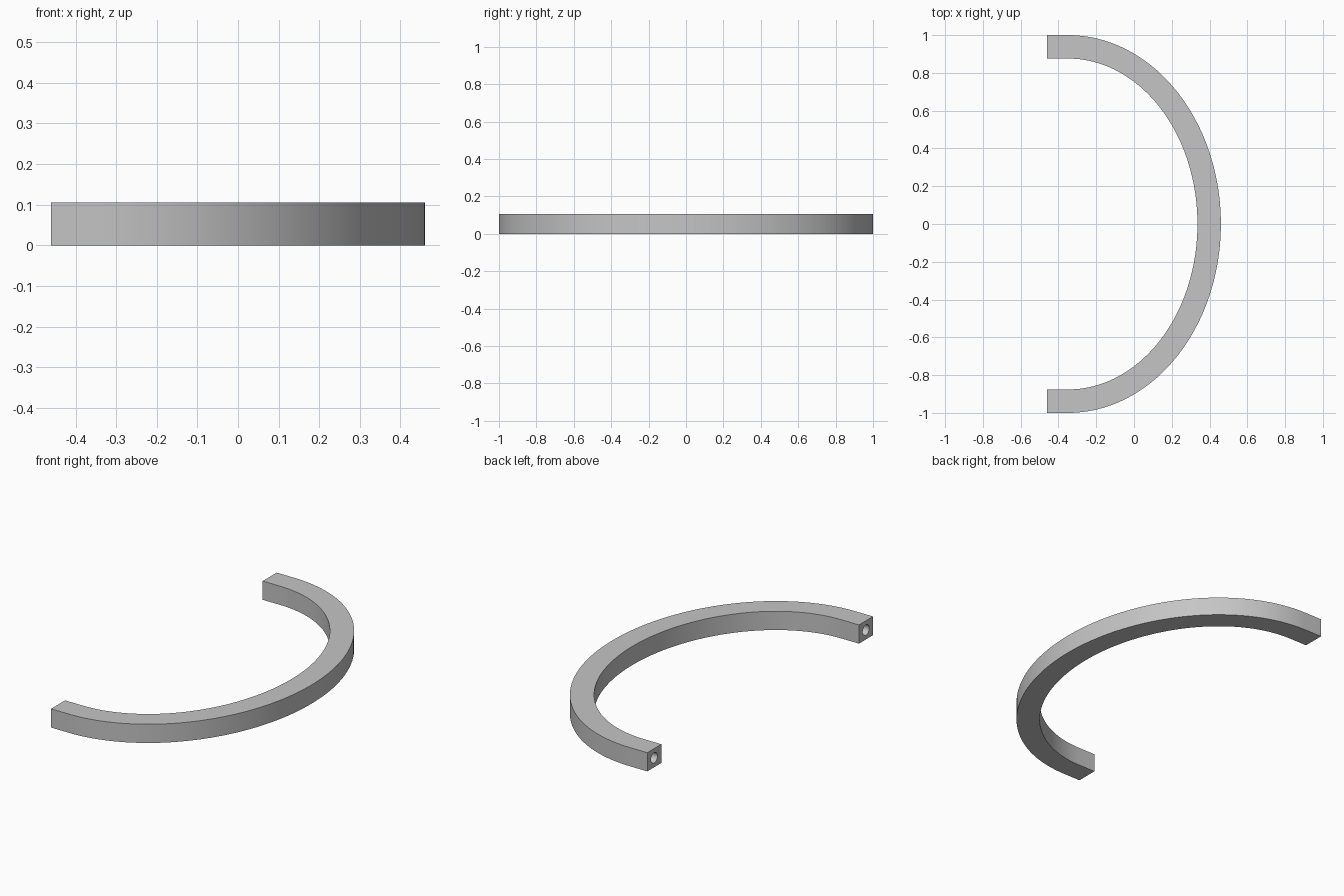
import bpy
import bmesh
from math import radians, sin, cos, pi

cube = bpy.data.objects.get("Cube")
if cube:
    bpy.data.objects.remove(cube, do_unlink=True)

# Sizes
HALF_X, HALF_Y = 0.46, 1.0
HEIGHT, WIDTH = 0.105, 0.124
CENTRE_X = -0.35          # where the straight ends meet the curve
BORE_RADIUS, BORE_DEPTH = 0.029, 0.1
STEPS = 96

grey = bpy.data.materials.new("plain_grey")
grey.use_nodes = True
colour = (0.56, 0.56, 0.56, 1)
grey.diffuse_color = colour
grey.node_tree.nodes["Principled BSDF"].inputs["Base Color"].default_value = colour


def arch_path(inset):
    """Half ellipse with a short straight run at both ends."""
    a, b = HALF_X - CENTRE_X - inset, HALF_Y - inset
    arc = [(CENTRE_X + a * cos(t), b * sin(t))
           for t in (pi * (i / STEPS - 0.5) for i in range(STEPS + 1))]
    return [(-HALF_X, -b)] + arc + [(-HALF_X, b)]


# Curved bar: a square section carried along the path
bm = bmesh.new()
sections = []
for (ox, oy), (ix, iy) in zip(arch_path(0), arch_path(WIDTH)):
    corners = [(ox, oy, 0), (ox, oy, HEIGHT), (ix, iy, HEIGHT), (ix, iy, 0)]
    sections.append([bm.verts.new(c) for c in corners])
for p, q in zip(sections, sections[1:]):
    for k in range(4):
        n = (k + 1) % 4
        bm.faces.new((p[k], p[n], q[n], q[k]))
bm.faces.new(sections[0])
bm.faces.new(sections[-1])
bmesh.ops.recalc_face_normals(bm, faces=bm.faces)
mesh = bpy.data.meshes.new("curved_bar")
bm.to_mesh(mesh)
bm.free()
bar = bpy.data.objects.new("curved_bar", mesh)
bpy.context.collection.objects.link(bar)
mesh.materials.append(grey)

# Round blind bores in both end faces
for side in (-1, 1):
    bpy.ops.mesh.primitive_cylinder_add(
        vertices=32, radius=BORE_RADIUS, depth=2 * BORE_DEPTH,
        location=(-HALF_X, side * (HALF_Y - WIDTH / 2), HEIGHT / 2),
        rotation=(0, radians(90), 0))
    cutter = bpy.context.object
    cutter.name = "bore_cutter"
    cutter.hide_render = True
    cutter.data.materials.append(grey)
    bpy.ops.object.select_all(action='DESELECT')
    bar.select_set(True)
    bpy.context.view_layer.objects.active = bar
    cut = bar.modifiers.new("bore", 'BOOLEAN')
    cut.operation = 'DIFFERENCE'
    cut.solver = 'EXACT'
    cut.object = cutter
    bpy.ops.object.modifier_apply(modifier=cut.name)
    bpy.data.objects.remove(cutter, do_unlink=True)

bpy.ops.object.shade_smooth_by_angle(angle=radians(30))
